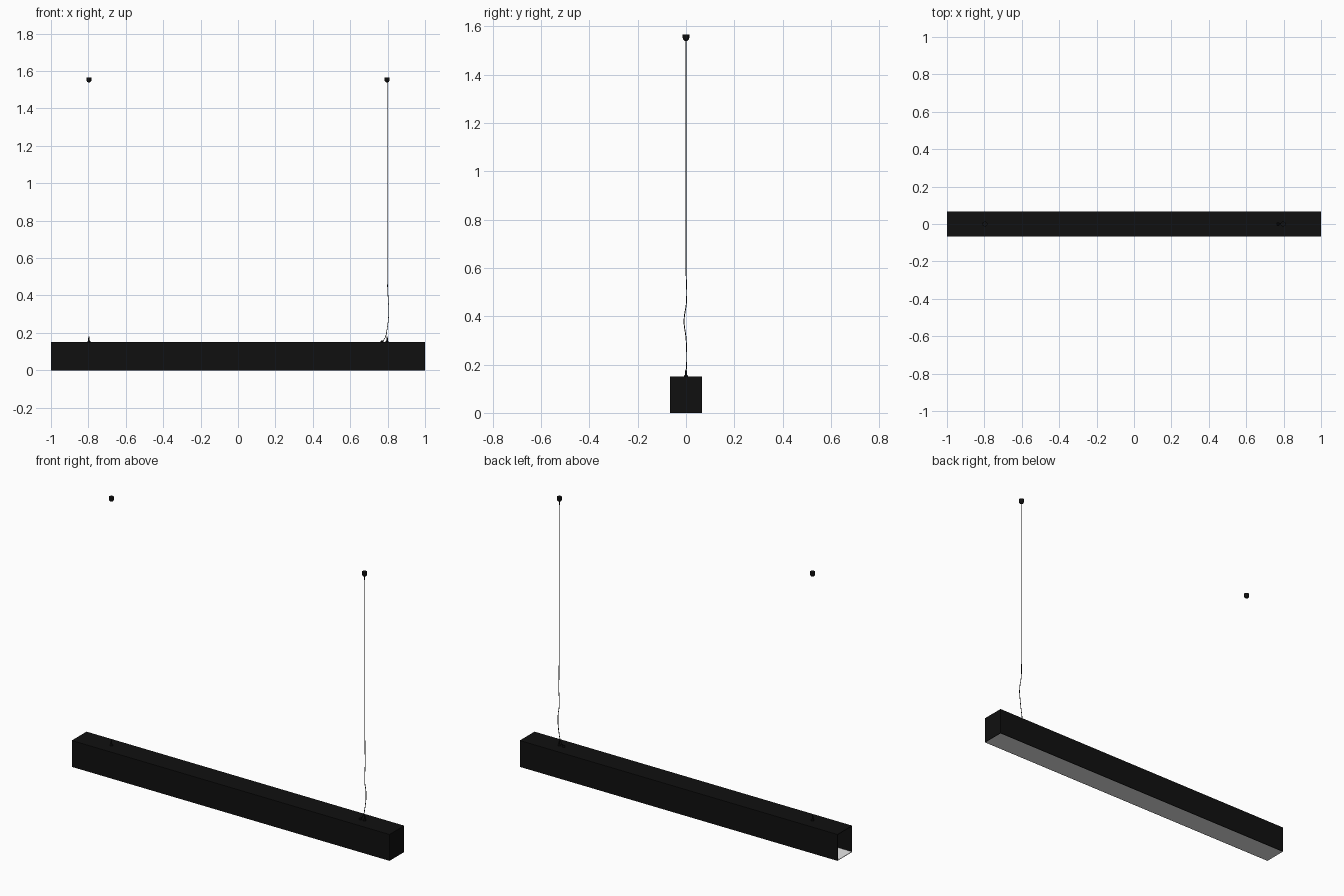
import bpy, bmesh, math

cube = bpy.data.objects.get("Cube")
if cube:
    bpy.data.objects.remove(cube, do_unlink=True)


def material(name, rgb, rough):
    m = bpy.data.materials.new(name)
    m.use_nodes = True
    m.diffuse_color = (*rgb, 1)
    bsdf = next(n for n in m.node_tree.nodes if n.type == 'BSDF_PRINCIPLED')
    bsdf.inputs["Base Color"].default_value = (*rgb, 1)
    bsdf.inputs["Roughness"].default_value = rough
    return m


BLACK = material("matt_black", (0.005, 0.005, 0.005), 0.6)
WHITE = material("diffuser_white", (0.8, 0.8, 0.8), 0.5)

HALF_X, HALF_Y, TOP, WALL = 1.0, 0.066, 0.15, 0.003
HANG_X, CEILING = 0.797, 1.566


def make(name, bm, mat, smooth=False):
    bmesh.ops.recalc_face_normals(bm, faces=bm.faces)
    me = bpy.data.meshes.new(name)
    bm.to_mesh(me)
    bm.free()
    me.materials.append(mat)
    ob = bpy.data.objects.new(name, me)
    bpy.context.collection.objects.link(ob)
    if smooth:
        bpy.ops.object.select_all(action='DESELECT')
        ob.select_set(True)
        bpy.context.view_layer.objects.active = ob
        bpy.ops.object.shade_smooth_by_angle(angle=math.radians(40))
    return ob


def extrude_x(name, profile, x0, x1, mat):
    """Extrude a (y, z) outline along x."""
    bm = bmesh.new()
    face = bm.faces.new([bm.verts.new((x0, y, z)) for y, z in profile])
    res = bmesh.ops.extrude_face_region(bm, geom=[face], use_keep_orig=True)
    verts = [g for g in res["geom"] if isinstance(g, bmesh.types.BMVert)]
    bmesh.ops.translate(bm, verts=verts, vec=(x1 - x0, 0, 0))
    return make(name, bm, mat)


def lathe(name, profile, x, mat, steps=24):
    """Spin an (r, z) outline around a vertical axis at x."""
    bm = bmesh.new()
    vs = [bm.verts.new((x + r, 0, z)) for r, z in profile]
    edges = [bm.edges.new(p) for p in zip(vs, vs[1:])]
    bmesh.ops.spin(bm, geom=vs + edges, cent=(x, 0, 0), axis=(0, 0, 1),
                   angle=2 * math.pi, steps=steps)
    bmesh.ops.remove_doubles(bm, verts=bm.verts, dist=1e-5)
    return make(name, bm, mat, True)


def wire(name, points, radius, mat):
    cu = bpy.data.curves.new(name, 'CURVE')
    cu.dimensions = '3D'
    cu.bevel_depth = radius
    cu.bevel_resolution = 1
    cu.resolution_u = 6
    cu.use_fill_caps = True
    sp = cu.splines.new('BEZIER')
    sp.bezier_points.add(len(points) - 1)
    for bp, co in zip(sp.bezier_points, points):
        bp.co = co
        bp.handle_left_type = bp.handle_right_type = 'AUTO'
    cu.materials.append(mat)
    ob = bpy.data.objects.new(name, cu)
    bpy.context.collection.objects.link(ob)
    bpy.ops.object.select_all(action='DESELECT')
    ob.select_set(True)
    bpy.context.view_layer.objects.active = ob
    bpy.ops.object.convert(target='MESH')


# Channel housing, open underneath and at one end
iy, iz = HALF_Y - WALL, TOP - WALL
extrude_x("housing", [(-HALF_Y, 0), (-HALF_Y, TOP), (HALF_Y, TOP), (HALF_Y, 0),
                      (iy, 0), (iy, iz), (-iy, iz), (-iy, 0)],
          -HALF_X, HALF_X - WALL, BLACK)

# End cap
extrude_x("end_cap", [(-HALF_Y, 0), (-HALF_Y, TOP), (HALF_Y, TOP), (HALF_Y, 0)],
          HALF_X - WALL, HALF_X, BLACK)

# Light diffuser closing the underside
extrude_x("diffuser", [(-iy, 0), (-iy, WALL), (iy, WALL), (iy, 0)],
          -HALF_X, HALF_X - WALL, WHITE)

# Ceiling buttons, wire grippers and steel suspension wires
R, H = 0.0135, 0.027
dome = [(R * math.cos(a), CEILING - H * 0.5 - H * 0.5 * math.sin(a))
        for a in (i * math.pi / 12 for i in range(7))]
for side, x in (("left", HANG_X), ("right", -HANG_X)):
    lathe(side + "_ceiling_button", [(0, CEILING), (R, CEILING)] + dome, x, BLACK)
    lathe(side + "_gripper", [(0, TOP), (0.008, TOP), (0.008, TOP + 0.005),
                              (0.004, TOP + 0.009), (0.004, TOP + 0.022),
                              (0.002, TOP + 0.03), (0, TOP + 0.03)], x, BLACK, 16)
    wire(side + "_suspension_wire", [(x, 0, TOP + 0.02), (x, 0, CEILING - H)],
         0.0006, BLACK)

# Power cable: straight from the ceiling, slack near the housing
wire("power_cable", [(0.797, 0, CEILING - 0.02), (0.798, 0, 1.0),
                     (0.799, 0, 0.6), (0.799, 0.002, 0.46), (0.803, -0.008, 0.38),
                     (0.806, 0, 0.31), (0.797, 0.003, 0.22), (0.787, 0.001, 0.175),
                     (0.77, 0, TOP)], 0.0018, BLACK)

# Cable entry grommet
lathe("cable_grommet", [(0, TOP), (0.008, TOP), (0.008, TOP + 0.004),
                        (0.004, TOP + 0.008), (0, TOP + 0.008)], 0.77, BLACK, 16)
